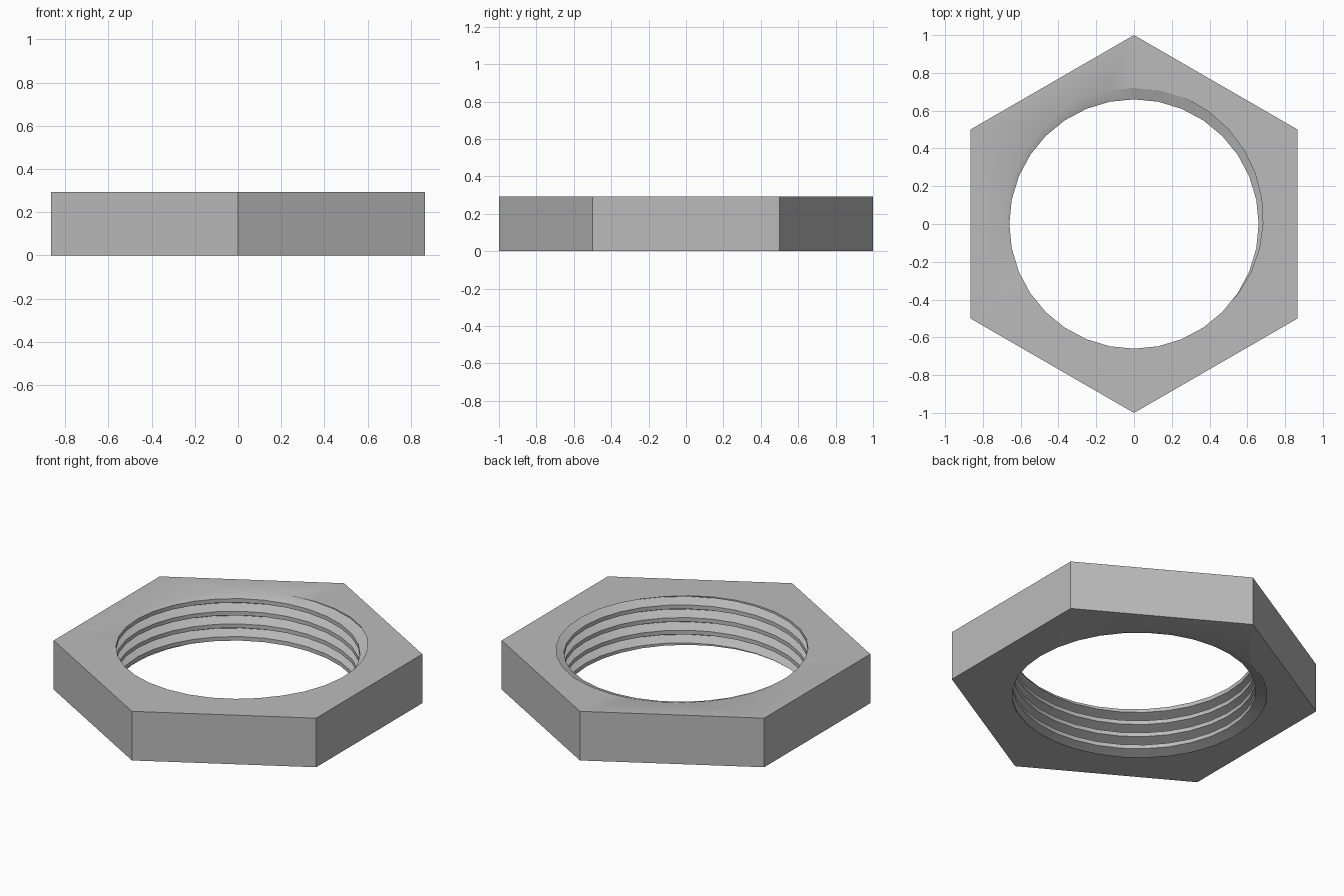
import bpy, bmesh
from math import sin, cos, pi, radians, floor

cube = bpy.data.objects.get("Cube")
if cube:
    bpy.data.objects.remove(cube, do_unlink=True)

HEIGHT = 0.293
PITCH = 0.0755
CREST, ROOT = 0.66, 0.72
SEGMENTS = 32
TURNS = 7

# Steel material
steel = bpy.data.materials.new("steel_grey")
steel.use_nodes = True
grey = (0.5, 0.5, 0.5, 1.0)
steel.diffuse_color = grey
steel.node_tree.nodes["Principled BSDF"].inputs["Base Color"].default_value = grey

bm = bmesh.new()

# Internal thread: one pitch of the profile swept along a right-hand helix
profile = [(CREST, -0.012), (CREST, 0.012), (ROOT, 0.034),
           (ROOT, PITCH - 0.034), (CREST, PITCH - 0.012)]
start = 0.266 - PITCH * (135 / 360) - 5 * PITCH
rows = []
for i in range(TURNS * SEGMENTS + 1):
    a = 2 * pi * (i % SEGMENTS) / SEGMENTS
    rise = start + PITCH * i / SEGMENTS
    rows.append([bm.verts.new((r * cos(a), r * sin(a), z + rise)) for r, z in profile])
for lower, upper in zip(rows, rows[1:]):
    for j in range(len(profile) - 1):
        bm.faces.new((lower[j], lower[j + 1], upper[j + 1], upper[j]))
bmesh.ops.remove_doubles(bm, verts=bm.verts[:], dist=0.0001)

# Trim the thread flush with both end faces
for z, direction in ((0, -1), (HEIGHT, 1)):
    bmesh.ops.bisect_plane(bm, geom=bm.verts[:] + bm.edges[:] + bm.faces[:], dist=0.00001,
                           plane_co=(0, 0, z), plane_no=(0, 0, direction), clear_outer=True)
bmesh.ops.remove_doubles(bm, verts=bm.verts[:], dist=0.0002)

# Six flat outer walls
corners = [(cos(pi / 6 + k * pi / 3), sin(pi / 6 + k * pi / 3)) for k in range(6)]
bottom = [bm.verts.new((x, y, 0)) for x, y in corners]
top = [bm.verts.new((x, y, HEIGHT)) for x, y in corners]
for k in range(6):
    n = (k + 1) % 6
    bm.faces.new((bottom[k], bottom[n], top[n], top[k]))

# End faces between the hexagon and the threaded hole
for z in (0, HEIGHT):
    rim = [e for e in bm.edges if e.is_boundary and all(abs(v.co.z - z) < 0.0003 for v in e.verts)]
    bmesh.ops.triangle_fill(bm, edges=rim, use_beauty=True, use_dissolve=False,
                            normal=(0, 0, 1 if z else -1))
bmesh.ops.recalc_face_normals(bm, faces=bm.faces[:])

mesh = bpy.data.meshes.new("hex_nut")
bm.to_mesh(mesh)
bm.free()
mesh.materials.append(steel)
nut = bpy.data.objects.new("hex_nut", mesh)
bpy.context.collection.objects.link(nut)

# Smooth bore, crisp edges
bpy.ops.object.select_all(action='DESELECT')
nut.select_set(True)
bpy.context.view_layer.objects.active = nut
bpy.ops.object.shade_smooth_by_angle(angle=radians(25))
